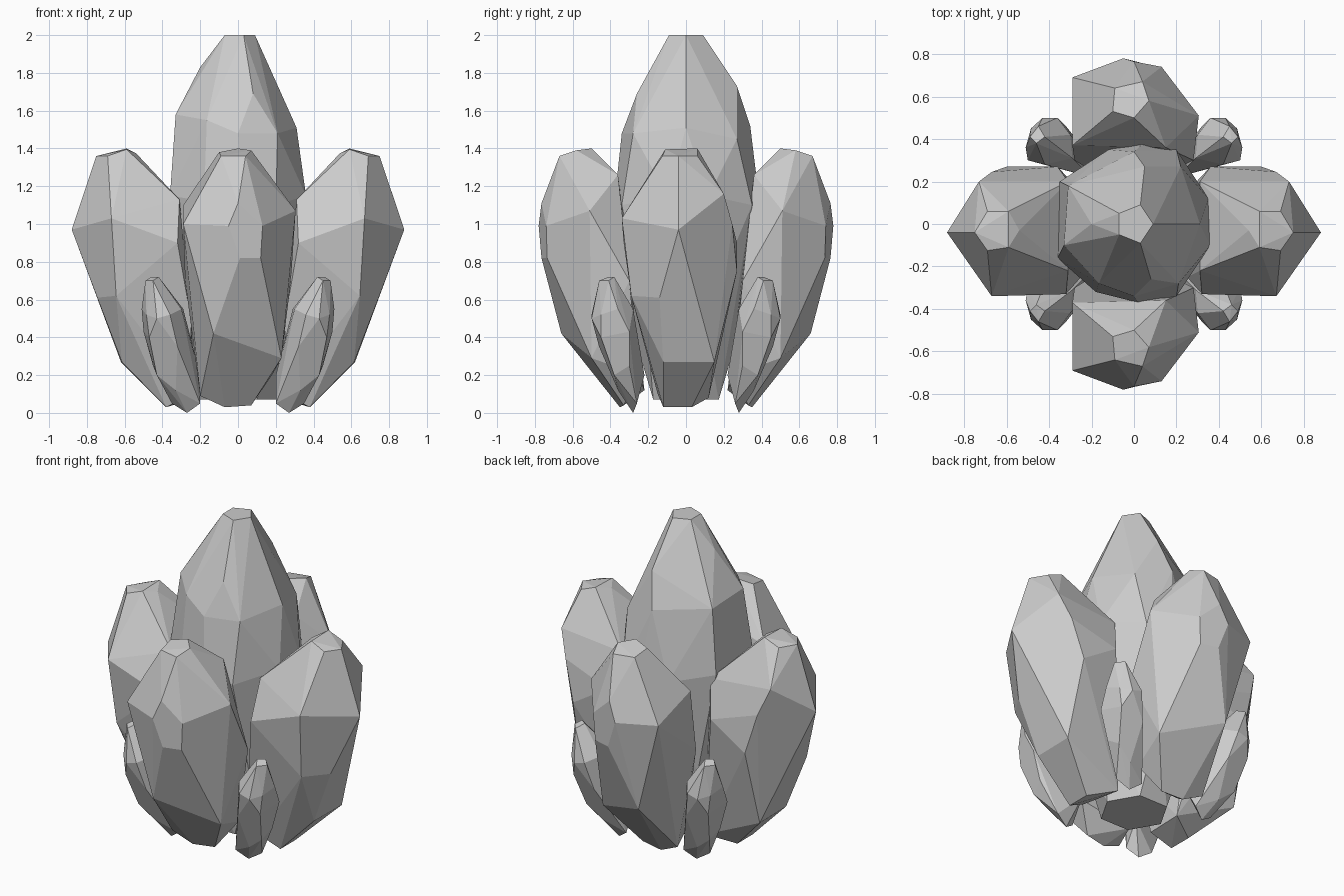
import bpy, bmesh, math


def ring(z, r, n, phase=0.0, cx=0.0, cy=0.0):
    """Corner points of a regular polygon, used as a crystal cross-section."""
    return [(cx + r * math.cos(phase + math.tau * i / n),
             cy + r * math.sin(phase + math.tau * i / n), z) for i in range(n)]


def crystal(name, corners, sx=1, sy=1):
    """Flat-faceted convex crystal through its corner points, optionally mirrored."""
    bm = bmesh.new()
    for x, y, z in corners:
        bm.verts.new((x * sx, y * sy, z))
    res = bmesh.ops.convex_hull(bm, input=bm.verts[:])
    inner = {v for v in res["geom_interior"] + res["geom_unused"]
             if isinstance(v, bmesh.types.BMVert) and v.is_valid}
    bmesh.ops.delete(bm, geom=list(inner), context='VERTS')
    bmesh.ops.dissolve_limit(bm, angle_limit=math.radians(5),
                             verts=bm.verts[:], edges=bm.edges[:])
    bmesh.ops.recalc_face_normals(bm, faces=bm.faces[:])
    mesh = bpy.data.meshes.new(name)
    bm.to_mesh(mesh)
    bm.free()
    obj = bpy.data.objects.new(name, mesh)
    bpy.context.collection.objects.link(obj)


# Tall central crystal: cut tip, shoulder facets, wide belt, narrow foot
tip = [(-.07, -.05, 2), (-.07, .05, 2), (.03, -.09, 2), (.03, .09, 2), (.09, 0, 2)]
shoulder = [(-.20, 0, 1.83), (.08, -.26, 1.69), (.05, .27, 1.73),
            (-.33, -.10, 1.58), (-.31, .18, 1.55), (-.165, -.28, 1.55),
            (0, -.34, 1.48), (.21, -.28, 1.48), (.31, 0, 1.51),
            (.22, .27, 1.45), (0, .34, 1.52)]
belt = [(-.36, -.16, 1.15), (-.35, .20, 1.15), (-.18, -.32, 1.12), (.02, -.37, 1.2),
        (.20, -.34, 1.1), (.36, -.10, 1.15), (.35, .12, 1.15),
        (.20, .35, 1.1), (.05, .385, 1.15), (-.12, .35, 1.1)]
foot = ring(.5, .31, 6, .3) + ring(.07, .2, 6)
crystal("central_crystal", tip + shoulder + belt + foot)

# Side crystals leaning left and right
side = [(.54, -.03, 1.375), (.59, -.11, 1.395), (.59, .06, 1.40),
        (.69, -.125, 1.36), (.75, -.04, 1.36), (.69, .06, 1.36),
        (.88, -.04, .97), (.67, -.34, 1.03), (.31, -.22, 1.13), (.31, .20, 1.12),
        (.73, .20, 1.16), (.67, .245, 1.0), (.32, -.33, .90), (.36, .27, .90),
        (.60, .27, .75), (.645, -.29, .62), (.745, -.14, .61),
        (.62, .15, .27), (.615, -.12, .27), (.38, -.12, .03), (.38, .03, .03),
        (.25, -.15, .10), (.22, .12, .08), (.25, -.25, .5)]
for label, s in (("right", 1), ("left", -1)):
    crystal(label + "_crystal", side, sx=s)

# Front and back crystals
front = [(-.10, -.53, 1.38), (0, -.50, 1.40), (.07, -.58, 1.39),
         (.04, -.67, 1.36), (-.09, -.64, 1.36), (-.29, -.69, 1.0),
         (0, -.765, 1.11), (-.05, -.78, .99), (.01, -.765, .82),
         (.12, -.735, .82), (.13, -.74, .99), (.305, -.51, 1.07),
         (-.29, -.37, 1.10), (.15, -.36, 1.26), (-.13, -.66, .42),
         (.23, -.50, .29), (-.20, -.37, .09), (-.07, -.35, .03), (.07, -.33, .04),
         (.18, -.25, .2), (-.28, -.30, .7), (.28, -.30, .7), (-.15, -.22, .12)]
for label, s in (("front", 1), ("back", -1)):
    crystal(label + "_crystal", front, sy=s)

# Small corner crystals
small = [(.42, .41, .72), (.46, .38, .72), (.49, .41, .70), (.45, .46, .70),
         (.51, .36, .55), (.485, .45, .52), (.36, .50, .52), (.43, .50, .5),
         (.30, .42, .55), (.42, .28, .55), (.50, .30, .43), (.47, .45, .4),
         (.32, .46, .35), (.43, .38, .2), (.45, .30, .25), (.27, .28, 0),
         (.35, .26, .05), (.20, .31, .05), (.33, .36, .12), (.20, .22, .2),
         (.29, .31, .55)]
for side_label, sx in (("right", 1), ("left", -1)):
    for end_label, sy in (("back", 1), ("front", -1)):
        crystal(f"small_crystal_{end_label}_{side_label}", small, sx, sy)
